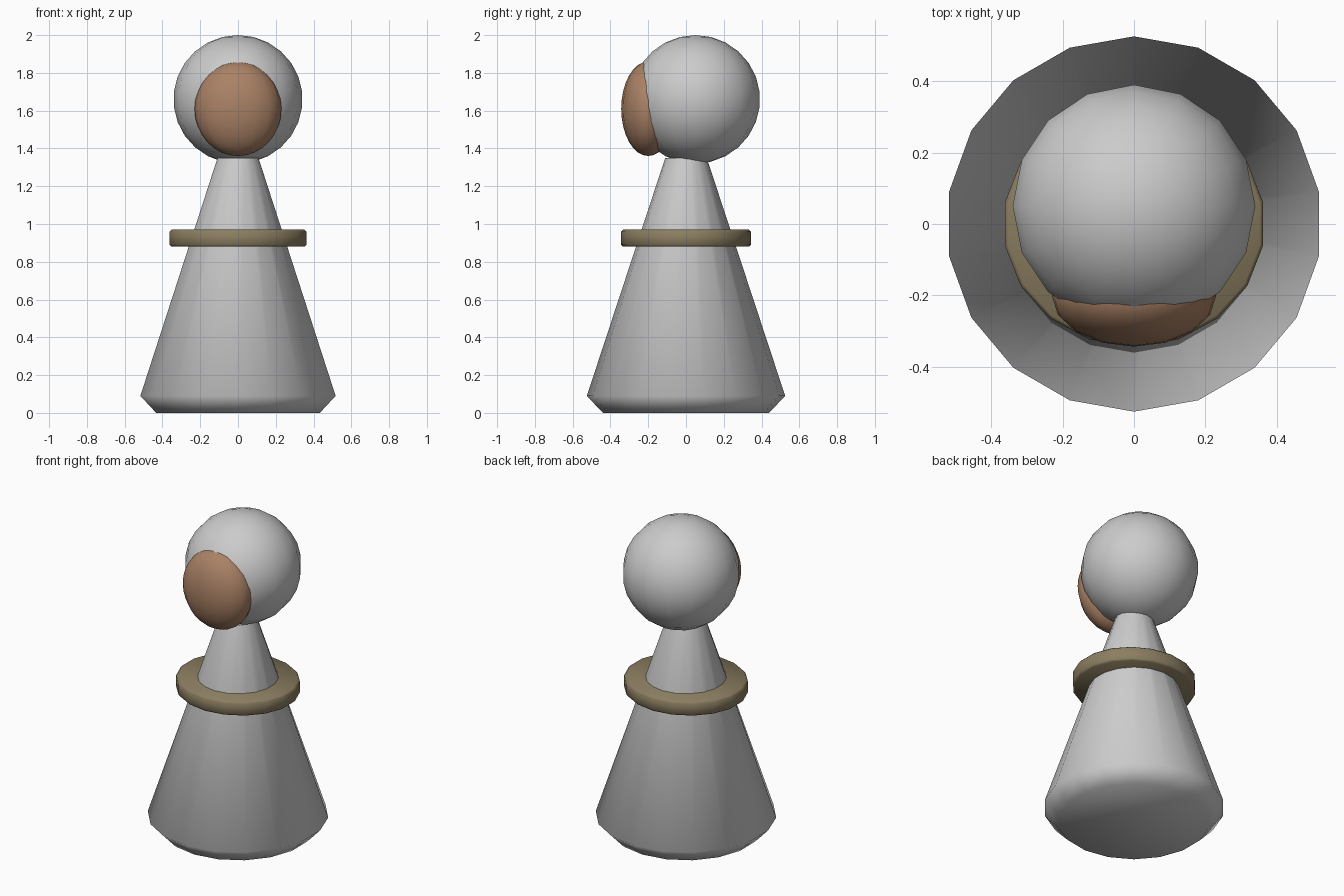
import bpy
import bmesh
import math
from mathutils import Matrix

if "Cube" in bpy.data.objects:
    bpy.data.objects.remove(bpy.data.objects["Cube"])


def finish(bm, name, color=None, angle=65):
    """Turn a bmesh into a smooth-shaded, optionally coloured object."""
    bmesh.ops.recalc_face_normals(bm, faces=bm.faces)
    mesh = bpy.data.meshes.new(name)
    bm.to_mesh(mesh)
    bm.free()
    obj = bpy.data.objects.new(name, mesh)
    bpy.context.collection.objects.link(obj)
    if color:
        mat = bpy.data.materials.new(name + "_colour")
        mat.diffuse_color = color
        mat.use_nodes = True
        mat.node_tree.nodes["Principled BSDF"].inputs["Base Color"].default_value = mat.diffuse_color
        mesh.materials.append(mat)
    bpy.ops.object.select_all(action='DESELECT')
    obj.select_set(True)
    bpy.context.view_layer.objects.active = obj
    bpy.ops.object.shade_smooth_by_angle(angle=math.radians(angle))
    return obj


def lathe(name, profile, sides=18, y_scale=1.0, **kw):
    """Closed solid from (radius, z) rings, with a corner pointing to +y."""
    bm = bmesh.new()
    rings = []
    for r, z in profile:
        ring = []
        for i in range(sides):
            a = math.pi / 2 + 2 * math.pi * i / sides
            ring.append(bm.verts.new((r * math.cos(a), r * y_scale * math.sin(a), z)))
        rings.append(ring)
    for lo, hi in zip(rings, rings[1:]):
        for i in range(sides):
            j = (i + 1) % sides
            bm.faces.new((lo[i], lo[j], hi[j], hi[i]))
    bm.faces.new(rings[0])
    bm.faces.new(rings[-1])
    return finish(bm, name, **kw)


def ball(name, center, radii, segments, rings, **kw):
    bm = bmesh.new()
    bmesh.ops.create_uvsphere(bm, u_segments=segments, v_segments=rings, radius=1,
                              matrix=Matrix.Translation(center) @ Matrix.Diagonal((*radii, 1)))
    return finish(bm, name, **kw)


# conical body with a chamfered foot
lathe("body", [(0.44, 0), (0.525, 0.09), (0.11, 1.35)])

# slightly oval collar disc with softened rims
lathe("collar", [(0.357, 0.88), (0.367, 0.89), (0.367, 0.96), (0.357, 0.97)],
      y_scale=0.935, color=(0.26, 0.21, 0.12, 1), angle=50)

# head and the oval face sunk into its front
ball("head", (0, 0.05, 1.66), (0.342, 0.342, 0.34), 16, 13)
ball("face", (0, -0.2, 1.61), (0.23, 0.143, 0.25), 16, 16,
     color=(0.40, 0.22, 0.13, 1))
